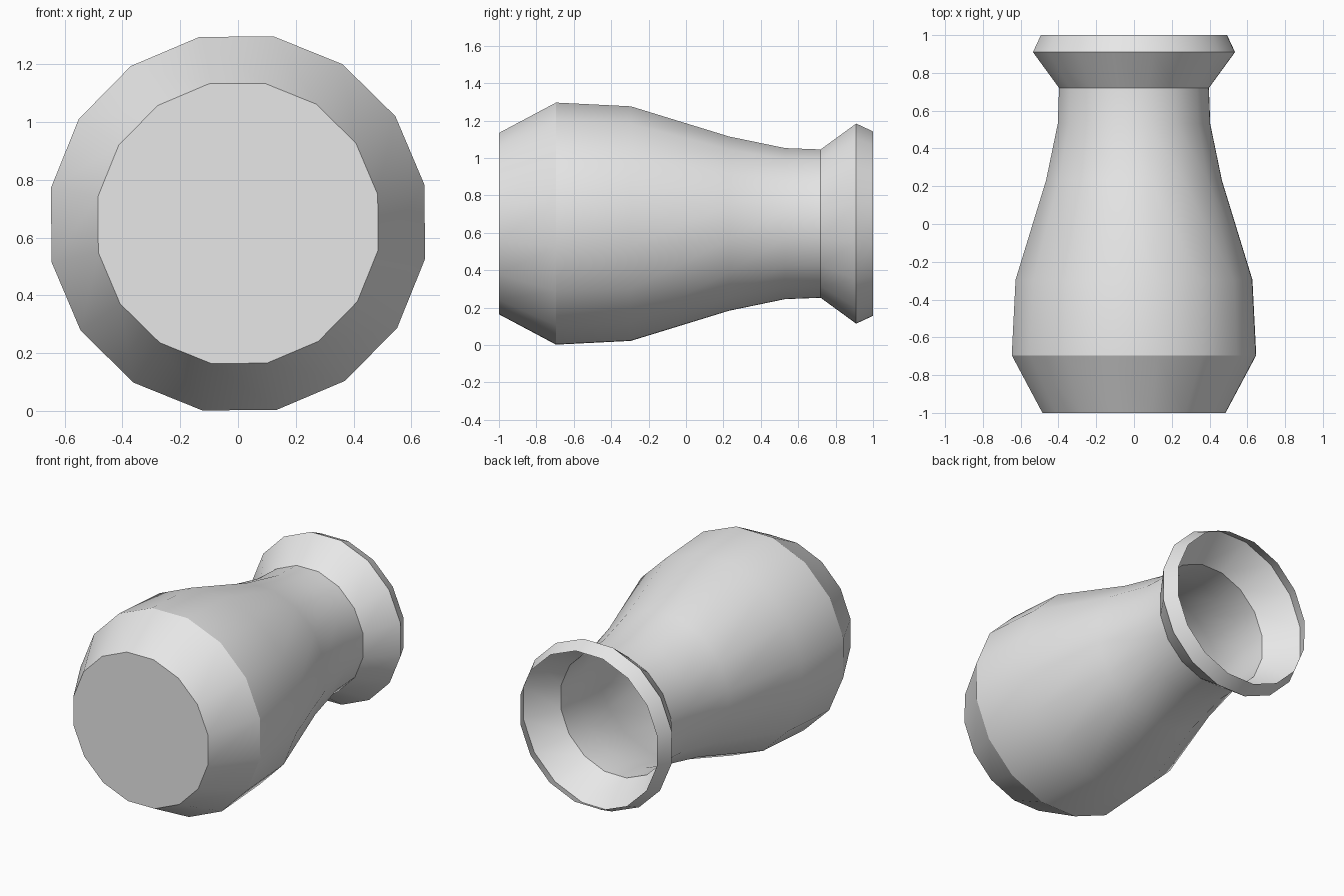
import bpy, bmesh, math

cube = bpy.data.objects.get("Cube")
if cube:
    bpy.data.objects.remove(cube, do_unlink=True)

SIDES = 16
AXIS_Z = 0.649
TWIST = math.radians(0.5)
FLAT = math.cos(math.pi / SIDES)   # profile gives the distance to the flats

# (position along y, distance from axis to the flats), base to lip
PROFILE = [(-1.0, 0.484), (-0.695, 0.646), (-0.295, 0.626), (0.23, 0.465),
           (0.53, 0.403), (0.72, 0.396), (0.91, 0.534), (1.0, 0.492)]

# One flat grey glaze
clay = bpy.data.materials.new("light_grey")
clay.use_nodes = True
grey = (0.8, 0.8, 0.8, 1.0)
clay.diffuse_color = grey
clay.node_tree.nodes["Principled BSDF"].inputs["Base Color"].default_value = grey

# Vase lying along y: rings joined by quads, open at the lip
bm = bmesh.new()
rings = []
for y, flat in PROFILE:
    r = flat / FLAT
    ring = []
    for i in range(SIDES):
        a = (i + 0.5) * math.tau / SIDES + TWIST
        ring.append(bm.verts.new((r * math.cos(a), y, AXIS_Z + r * math.sin(a))))
    rings.append(ring)
for low, high in zip(rings, rings[1:]):
    for i in range(SIDES):
        j = (i + 1) % SIDES
        bm.faces.new((low[i], low[j], high[j], high[i]))

# Flat base
bm.faces.new(list(reversed(rings[0])))
bm.normal_update()
base = bm.faces[-1] if bm.faces.ensure_lookup_table() is None else None
if base.normal.y > 0:
    bmesh.ops.reverse_faces(bm, faces=[base])
side = bm.faces[0]
c = side.calc_center_median()
if side.normal.x * c.x + side.normal.z * (c.z - AXIS_Z) < 0:
    bmesh.ops.reverse_faces(bm, faces=[f for f in bm.faces if f is not base])

mesh = bpy.data.meshes.new("vase")
bm.to_mesh(mesh)
bm.free()
mesh.materials.append(clay)
vase = bpy.data.objects.new("vase", mesh)
bpy.context.collection.objects.link(vase)

# Smooth around the body, sharp at the base, shoulder, neck and lip
bpy.ops.object.select_all(action='DESELECT')
vase.select_set(True)
bpy.context.view_layer.objects.active = vase
bpy.ops.object.shade_smooth_by_angle(angle=math.radians(28))
